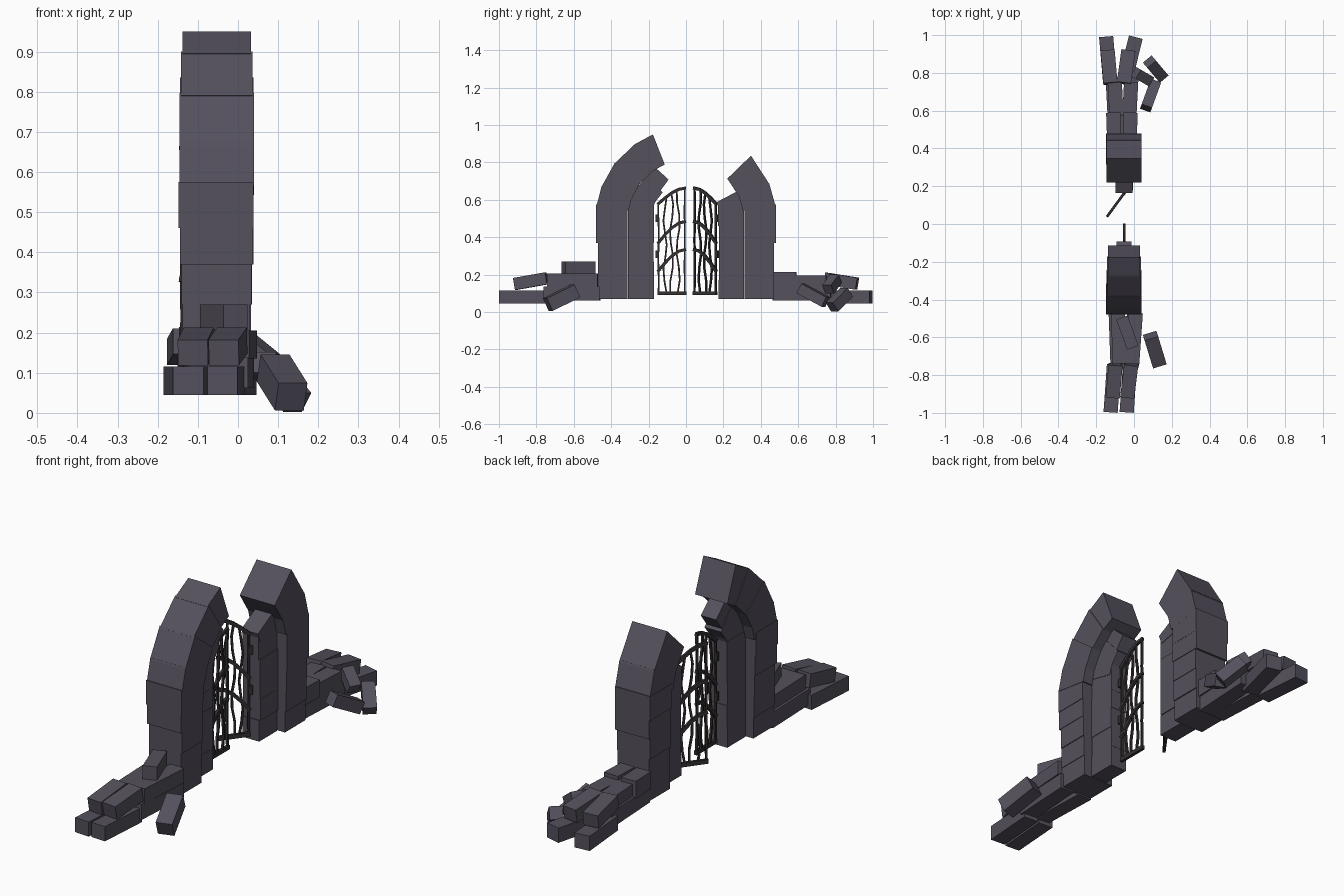
import bpy, bmesh, random
from math import radians, cos, sin
from mathutils import Vector, Matrix, Euler

if "Cube" in bpy.data.objects:
    bpy.data.objects.remove(bpy.data.objects["Cube"])

random.seed(4)


def material(name, col):
    m = bpy.data.materials.new(name)
    m.diffuse_color = (*col, 1)
    m.use_nodes = True
    m.node_tree.nodes["Principled BSDF"].inputs["Base Color"].default_value = m.diffuse_color
    return m


STONE = material("stone", (0.09, 0.082, 0.11))
IRON = material("iron", (0.035, 0.03, 0.03))
CX, CZ = -0.053, 0.5  # pillar centre line, arch centre height


def finish(name, bm, mat):
    bmesh.ops.recalc_face_normals(bm, faces=bm.faces)
    me = bpy.data.meshes.new(name)
    bm.to_mesh(me)
    bm.free()
    me.materials.append(mat)
    ob = bpy.data.objects.new(name, me)
    bpy.context.collection.objects.link(ob)


def prism(name, poly, half):
    """Extrude a (y, z) outline along x."""
    bm = bmesh.new()
    f = bm.faces.new([bm.verts.new((CX - half, y, z)) for y, z in poly])
    r = bmesh.ops.extrude_face_region(bm, geom=[f])
    bmesh.ops.translate(bm, vec=(2 * half, 0, 0),
                        verts=[v for v in r["geom"] if isinstance(v, bmesh.types.BMVert)])
    finish(name, bm, STONE)


def block(name, c, s, rx=0, rz=0):
    bm = bmesh.new()
    m = (Matrix.Translation(c) @ Euler((radians(rx), 0, radians(rz))).to_matrix().to_4x4()
         @ Matrix.Diagonal((*s, 1)))
    bmesh.ops.create_cube(bm, size=1, matrix=m)
    finish(name, bm, STONE)


def arch_ring(name, s, r0, r1, angles, half):
    """Wedge stones between successive angles; s picks the side."""
    for i, (a0, a1) in enumerate(zip(angles, angles[1:])):
        pts = [(r0, a0 - 1), (r1, a0 - 1), (r1, a1), (r0, a1)]
        prism(f"{name}_{i}", [(s * r * cos(radians(a)), CZ + r * sin(radians(a))) for r, a in pts],
              half - 0.004 * abs(i - 0.5))


# Columns: an outer and a slimmer inner stack on each side
LEVELS = [0.07, 0.17, 0.27, 0.37, 0.46, 0.575]
for s, side in ((-1, "tall"), (1, "short")):
    for i, (z0, z1) in enumerate(zip(LEVELS, LEVELS[1:])):
        j = random.uniform(-0.004, 0.004)
        for part, y0, y1, half in (("outer", 0.314, 0.47 + 0.01 * (i > 2), 0.081 + 0.003 * i),
                                   ("inner", 0.174 + j, 0.309, 0.044 + j / 2)):
            block(f"{side}_{part}_column_{i}", (CX + j / 2, s * (y0 + y1) / 2, (z0 + z1) / 2),
                  (2 * half, y1 - y0, z1 - z0))

# Broken arch rings
arch_ring("tall_arch_stone", -1, 0.31, 0.483, [9, 21, 38, 56, 68.5], 0.095)
arch_ring("short_arch_stone", 1, 0.307, 0.483, [9, 23, 44], 0.094)
arch_ring("tall_inner_arch_stone", -1, 0.187, 0.312, [14, 29, 48], 0.045)
arch_ring("short_inner_arch_stone", 1, 0.185, 0.315, [14, 28], 0.046)
prism("slipped_arch_stone", [(-0.14, 0.644), (-0.093, 0.708), (-0.195, 0.80), (-0.25, 0.72)], 0.04)

# Ruined walls, courses two stones wide: y, z, length, height, tilt, (x, yaw) of both stones
COURSES = [
    (-0.87, 0.08, 0.255, 0.07, 0, (-0.115, -4), (-0.03, -4)),
    (-0.61, 0.1, 0.30, 0.075, 0, (-0.092, 2), (-0.005, -3)),
    (-0.83, 0.165, 0.175, 0.065, 10, (-0.105, -5), (-0.025, -7)),
    (-0.605, 0.17, 0.27, 0.07, 0, (-0.08, 2), (0.0, -4)),
    (0.87, 0.08, 0.245, 0.07, 0, (-0.137, 5), (-0.02, -14)),
    (0.62, 0.1, 0.31, 0.075, 0, (-0.105, 3), (-0.022, -3)),
    (0.83, 0.165, 0.175, 0.065, -9, (-0.132, 5), (-0.042, -8)),
    (0.66, 0.163, 0.18, 0.065, 0, (-0.097, 3), (-0.02, -3)),
    (0.53, 0.173, 0.12, 0.082, 0, (-0.108, 2), (-0.02, -2)),
]
for i, (y, z, length, height, tilt, *pair) in enumerate(COURSES):
    for k, (x, yaw) in enumerate(pair):
        block(f"wall_stone_{i}_{k}", (x, y, z), (0.075, length, height), tilt, yaw)

# Loose stones: centre, thickness, length, tilt, yaw
for i, (c, t, length, tilt, yaw) in enumerate([
        ((-0.035, -0.575, 0.238), 0.064, 0.17, 0, 20),
        ((0.11, -0.665, 0.076), 0.075, 0.17, 25, 17),
        ((0.088, 0.68, 0.09), 0.058, 0.16, -27, -20),
        ((0.115, 0.82, 0.066), 0.06, 0.13, 38, 40),
        ((0.045, 0.78, 0.15), 0.055, 0.10, 35, 60)]):
    block(f"fallen_stone_{i}", c, (t, length, t), tilt, yaw)


# Iron gate leaves: bars swept through (u, z) points in the leaf plane
def bar(bm, pts, w, t=0.012):
    pts = [Vector(p) for p in pts]
    rings = []
    for i, p in enumerate(pts):
        d = (pts[min(i + 1, len(pts) - 1)] - pts[max(i - 1, 0)]).normalized()
        n = Vector((-d.y, d.x)) * w / 2
        rings.append([bm.verts.new((x, q.x, q.y)) for x, q in
                      ((-t / 2, p - n), (t / 2, p - n), (t / 2, p + n), (-t / 2, p + n))])
    for a, b in zip(rings, rings[1:]):
        for k in range(4):
            bm.faces.new((a[k], a[(k + 1) % 4], b[(k + 1) % 4], b[k]))
    bm.faces.new(rings[0])
    bm.faces.new(rings[-1])


def gate(name, hinge, direction):
    bm = bmesh.new()
    # uprights: straight at the sides, bent in the middle
    for i in range(5):
        u = 0.005 + 0.035 * i
        top = 0.665 - 3.9 * (0.15 - u) ** 2
        bend = 0.009 if 0 < i < 4 else 0.001
        bar(bm, [(u + bend * sin(2 * i + k * 1.5), 0.1 + (top - 0.1) * k / 8)
                 for k in range(9)], 0.009, 0.01)
    # bottom rail, curved rails and arched top rail
    bar(bm, [(0, 0.1), (0.155, 0.1)], 0.02, 0.014)
    for z, rise in ((0.215, 0.12), (0.365, 0.12), (0.575, 0.088)):
        bar(bm, [(0.152 * k / 4, z + rise * sin(k * 0.39)) for k in range(5)], 0.016)
    # hinges
    for z in (0.31, 0.5):
        bar(bm, [(-0.003, z - 0.02), (-0.003, z + 0.02)], 0.018, 0.016)
    d = Vector(direction).normalized()
    bm.transform(Matrix(((d.y, d.x, 0, hinge[0]), (-d.x, d.y, 0, hinge[1]),
                         (0, 0, 1, 0), (0, 0, 0, 1))))
    finish(name, bm, IRON)


gate("gate_leaf_closed", (-0.052, -0.152), (0, 1))
gate("gate_leaf_ajar", (-0.052, 0.163), (-0.09, -0.123))
